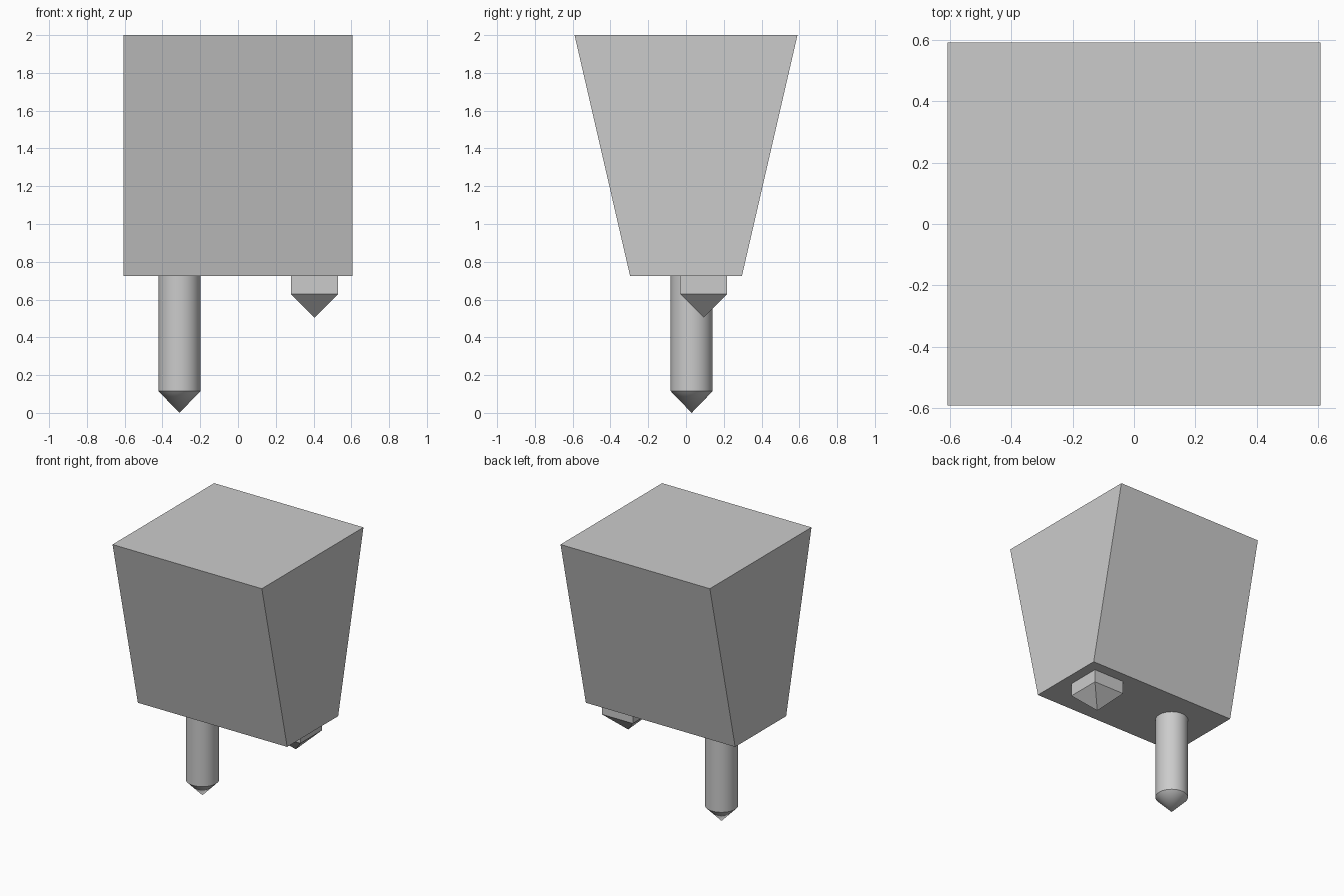
import bpy
import bmesh
import math

default_cube = bpy.data.objects.get("Cube")
if default_cube:
    bpy.data.objects.remove(default_cube, do_unlink=True)

# Single flat grey
grey = bpy.data.materials.new("light_grey")
grey.use_nodes = True
colour = (0.6, 0.6, 0.6, 1)
grey.diffuse_color = colour
grey.node_tree.nodes["Principled BSDF"].inputs["Base Color"].default_value = colour

BODY_BOTTOM = 0.725


def add_object(name, bm):
    bmesh.ops.recalc_face_normals(bm, faces=bm.faces)
    mesh = bpy.data.meshes.new(name)
    bm.to_mesh(mesh)
    bm.free()
    mesh.materials.append(grey)
    obj = bpy.data.objects.new(name, mesh)
    bpy.context.collection.objects.link(obj)
    return obj


def pointed_pin(name, x, y, radius, sides, shoulder, tip, turn=0):
    """Prism hanging from the body underside and ending in a point."""
    bm = bmesh.new()

    def ring(z):
        angles = [turn + math.tau * i / sides for i in range(sides)]
        return [bm.verts.new((x + radius * math.cos(a), y + radius * math.sin(a), z))
                for a in angles]

    upper, lower = ring(BODY_BOTTOM), ring(shoulder)
    point = bm.verts.new((x, y, tip))
    bm.faces.new(upper)
    for i in range(sides):
        j = (i + 1) % sides
        bm.faces.new((upper[i], upper[j], lower[j], lower[i]))
        bm.faces.new((lower[i], lower[j], point))
    return add_object(name, bm)


# Wedge body, narrowing in depth towards the bottom
bm = bmesh.new()
bmesh.ops.create_cube(bm, size=2)
for v in bm.verts:
    is_top = v.co.z > 0
    v.co.x *= 0.607
    v.co.y *= 0.59 if is_top else 0.296
    v.co.z = 2 if is_top else BODY_BOTTOM
add_object("tapered_body", bm)

# Long round pin with a conical tip
round_pin = pointed_pin("round_pin", -0.31, 0.03, 0.111, 48, 0.115, 0)
bpy.context.view_layer.objects.active = round_pin
round_pin.select_set(True)
bpy.ops.object.shade_smooth_by_angle(angle=math.radians(30))

# Short square pin with a pyramid tip
pointed_pin("square_pin", 0.405, 0.093, 0.125 * math.sqrt(2), 4, 0.63, 0.505, math.pi / 4)
